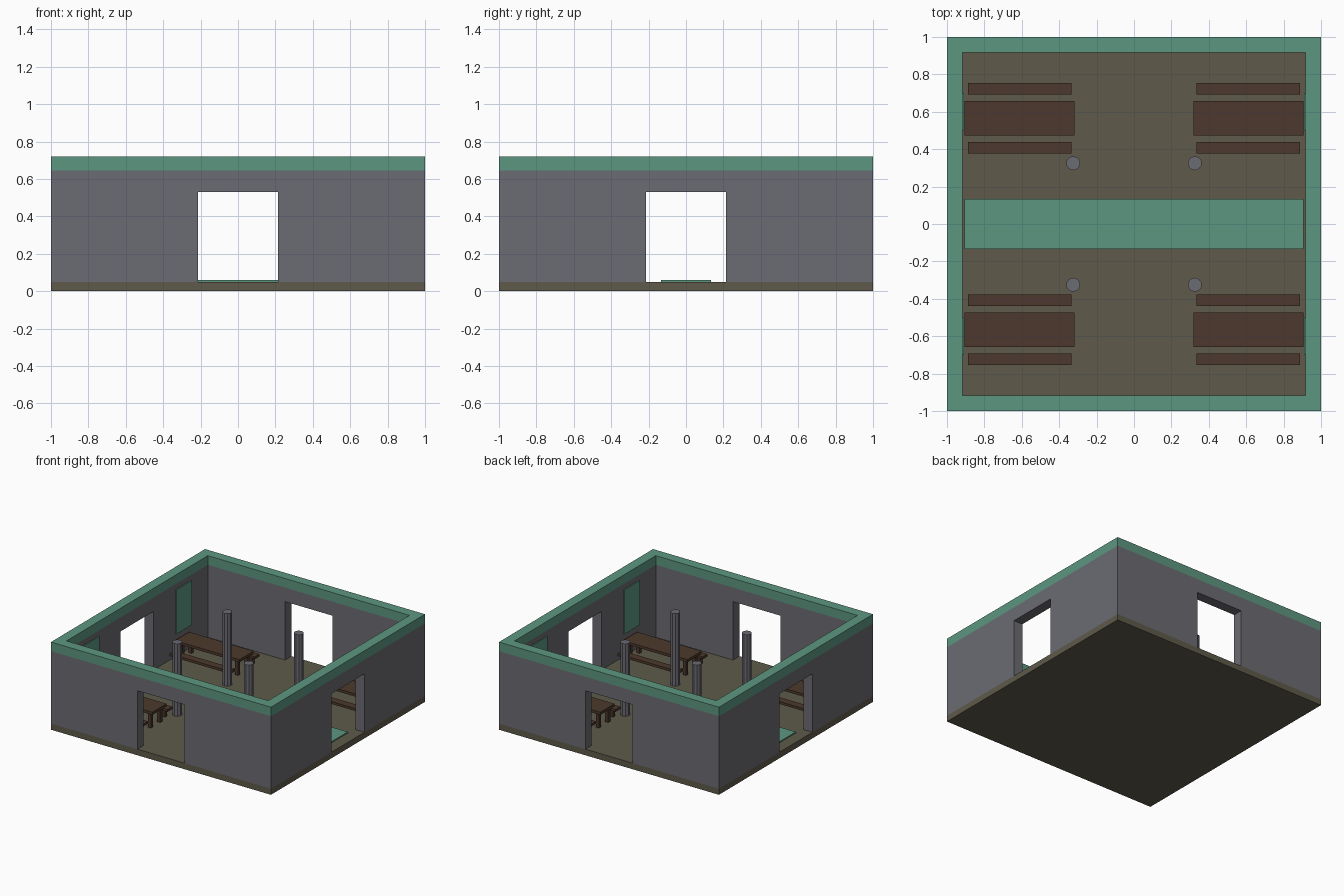
import bpy, bmesh
from mathutils import Matrix, Vector

if "Cube" in bpy.data.objects:
    bpy.data.objects.remove(bpy.data.objects["Cube"])


def material(name, rgb):
    m = bpy.data.materials.new(name)
    lin = [((c / 255 + 0.055) / 1.055) ** 2.4 for c in rgb]
    m.diffuse_color = (*lin, 1)
    m.use_nodes = True
    m.node_tree.nodes["Principled BSDF"].inputs["Base Color"].default_value = m.diffuse_color
    return m


STONE = material("grey stone", (107, 107, 115))
FLOOR = material("earth floor", (94, 90, 74))
GREEN = material("green trim", (92, 150, 128))
WOOD = material("dark wood", (77, 57, 45))


def finish(name, bm, mat):
    mesh = bpy.data.meshes.new(name)
    bm.to_mesh(mesh)
    bm.free()
    ob = bpy.data.objects.new(name, mesh)
    bpy.context.collection.objects.link(ob)
    if mat:
        mesh.materials.append(mat)
    return ob


def add_box(bm, lo, hi):
    lo, hi = Vector(lo), Vector(hi)
    bmesh.ops.create_cube(bm, size=1, matrix=Matrix.Translation((lo + hi) / 2)
                          @ Matrix.Diagonal((*(hi - lo), 1)))


def box(name, lo, hi, mat):
    bm = bmesh.new()
    add_box(bm, lo, hi)
    return finish(name, bm, mat)


def cut(ob, boxes):
    """Subtract boxes from an object, then discard the cutters."""
    cutters = []
    for lo, hi in boxes:
        c = box("cutter", lo, hi, None)
        c.hide_render = True
        mod = ob.modifiers.new("cut", 'BOOLEAN')
        mod.operation = 'DIFFERENCE'
        mod.solver = 'EXACT'
        mod.object = c
        cutters.append(c)
    dg = bpy.context.evaluated_depsgraph_get()
    mesh = bpy.data.meshes.new_from_object(ob.evaluated_get(dg))
    ob.modifiers.clear()
    mat = ob.data.materials[0]
    ob.data = mesh
    mesh.materials.clear()
    mesh.materials.append(mat)
    for p in mesh.polygons:
        p.material_index = 0
    for c in cutters:
        bpy.data.objects.remove(c)


F, WALL_TOP, TOP, IN = 0.05, 0.645, 0.72, 0.917   # floor, wall, trim levels; inner wall
DOOR_W, DOOR_TOP = 0.215, 0.53

# Floor slab
box("floor", (-1, -1, 0), (1, 1, F), FLOOR)

# Walls with a doorway through each side
walls = box("walls", (-1, -1, F), (1, 1, WALL_TOP), STONE)
cut(walls, [((-IN, -IN, -0.5), (IN, IN, 1)),
            ((-DOOR_W, -2, -0.4), (DOOR_W, 2, DOOR_TOP)),
            ((-2, -DOOR_W, -0.4), (2, DOOR_W, DOOR_TOP))])

# Green band on top of the walls
trim = box("wall_trim", (-1, -1, WALL_TOP), (1, 1, TOP), GREEN)
cut(trim, [((-IN, -IN, 0), (IN, IN, 1))])

# Long rug
box("rug", (-0.905, -0.133, F), (0.905, 0.133, F + 0.009), GREEN)


# Table or bench: a plank on legs
def plank_on_legs(name, x0, x1, y, half, top, thick, leg, inset, leg_rows):
    bm = bmesh.new()
    add_box(bm, (x0, y - half, top - thick), (x1, y + half, top))
    for lx in (x0 + inset, x1 - inset):
        for ly in leg_rows:
            add_box(bm, (lx - leg, y + ly - leg, F), (lx + leg, y + ly + leg, top - thick))
    return finish(name, bm, WOOD)


for sx, side in ((-1, "left"), (1, "right")):
    for sy, end in ((-1, "front"), (1, "back")):
        tag = f"{end}_{side}"
        # Pillar
        bm = bmesh.new()
        bmesh.ops.create_cone(bm, cap_ends=True, segments=10, radius1=0.038, radius2=0.038,
                              depth=WALL_TOP - F,
                              matrix=Matrix.Translation((sx * 0.325, sy * 0.325, (WALL_TOP + F) / 2)))
        finish(f"pillar_{tag}", bm, STONE)
        # Banner on the side wall
        xs = sorted((sx * (IN - 0.007), sx * IN))
        ys = sorted((sy * 0.5, sy * 0.7))
        box(f"banner_{tag}", (xs[0], ys[0], 0.235), (xs[1], ys[1], 0.60), GREEN)
        # Table with a bench on either side
        a, b = sorted((sx * 0.905, sx * 0.318))
        plank_on_legs(f"table_{tag}", a, b, sy * 0.566, 0.0925, 0.195, 0.022,
                      0.014, 0.04, (-0.06, 0.06))
        a, b = sorted((sx * 0.888, sx * 0.333))
        for k, pos in ((-1, "inner"), (1, "outer")):
            plank_on_legs(f"{pos}_bench_{tag}", a, b, sy * (0.566 + k * 0.158), 0.031, 0.13, 0.02,
                          0.014, 0.05, (0,))
